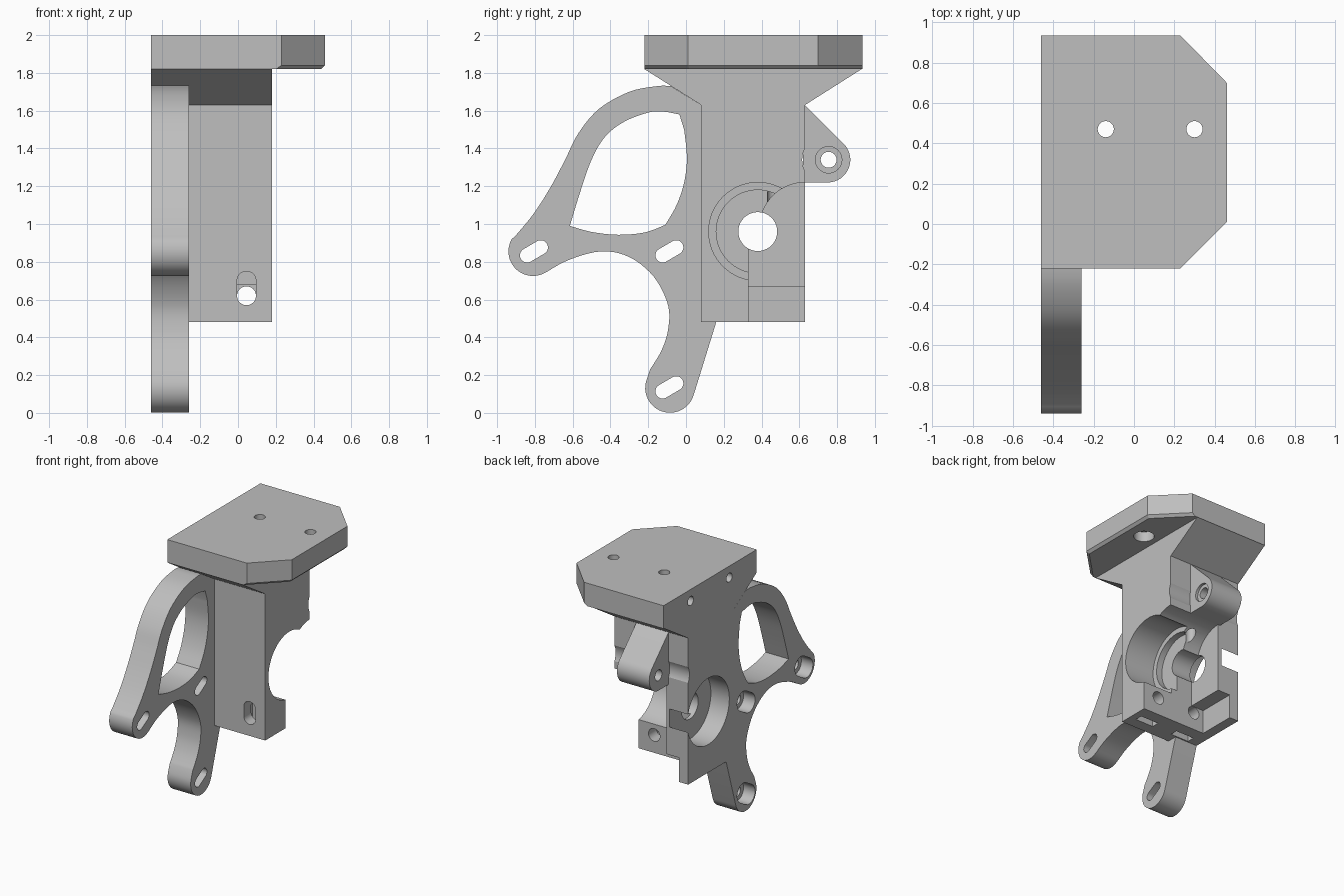
import bpy, bmesh, math
from mathutils import Vector

if "Cube" in bpy.data.objects:
    bpy.data.objects.remove(bpy.data.objects["Cube"])

GREY = (0.52, 0.52, 0.52, 1)
grey = bpy.data.materials.new("plain_grey")
grey.use_nodes = True
grey.diffuse_color = GREY
grey.node_tree.nodes["Principled BSDF"].inputs["Base Color"].default_value = GREY

LEFT, INNER, RIGHT = -0.46, -0.26, 0.18   # main planes across x


def prism(name, pts, lo, hi, axis="x"):
    """Extrude a closed 2D outline along one axis."""
    place = {"x": lambda a, b: (lo, a, b),
             "y": lambda a, b: (a, lo, b),
             "z": lambda a, b: (a, b, lo)}[axis]
    shift = Vector([(hi - lo) * (axis == k) for k in "xyz"])
    bm = bmesh.new()
    face = bm.faces.new([bm.verts.new(place(*p)) for p in pts])
    res = bmesh.ops.extrude_face_region(bm, geom=[face], use_keep_orig=True)
    new = [v for v in res["geom"] if isinstance(v, bmesh.types.BMVert)]
    bmesh.ops.translate(bm, vec=shift, verts=new)
    bmesh.ops.recalc_face_normals(bm, faces=bm.faces)
    mesh = bpy.data.meshes.new(name)
    bm.to_mesh(mesh)
    bm.free()
    mesh.materials.append(grey)
    obj = bpy.data.objects.new(name, mesh)
    bpy.context.collection.objects.link(obj)
    return obj


def arc(cx, cy, r, start=0, end=360, n=40):
    count = n if end - start == 360 else n + 1
    angles = [math.radians(start + (end - start) * i / n) for i in range(count)]
    return [(cx + r * math.cos(a), cy + r * math.sin(a)) for a in angles]


def slot(cx, cy, dx, dy, r):
    """Outline of a rounded slot reaching (dx, dy) either side of its centre."""
    t = math.degrees(math.atan2(dy, dx))
    return (arc(cx + dx, cy + dy, r, t - 90, t + 90, 14)
            + arc(cx - dx, cy - dy, r, t + 90, t + 270, 14))


def smooth_path(pts, steps=5):
    """Spline through the points, ends included."""
    p = [Vector(q) for q in [pts[0]] + pts + [pts[-1]]]
    out = []
    for a, b, c, d in zip(p, p[1:], p[2:], p[3:]):
        for i in range(steps):
            t = i / steps
            out.append(tuple(0.5 * (2 * b + (c - a) * t
                             + (2 * a - 5 * b + 4 * c - d) * t ** 2
                             + (3 * b - a - 3 * c + d) * t ** 3)))
    return out + [pts[-1]]


def cut(obj, outline, lo, hi, axis="x"):
    tool = prism("cutter", outline, lo, hi, axis)
    tool.hide_render = True
    mod = obj.modifiers.new("cut", "BOOLEAN")
    mod.operation, mod.solver, mod.object = "DIFFERENCE", "EXACT", tool
    bpy.context.view_layer.objects.active = obj
    bpy.ops.object.modifier_apply(modifier=mod.name)
    bpy.data.objects.remove(tool)


# Mounting plate with clipped corners and a small lower chamfer
plate = prism("mounting_plate", [(LEFT, -.22), (.23, -.22), (.46, .01), (.46, .7),
                                 (.23, .935), (LEFT, .935)], 1.82, 2, "z")
bm = bmesh.new()
bm.from_mesh(plate.data)
lower = [e for e in bm.edges
         if all(v.co.z < 1.9 and v.co.x > .2 for v in e.verts)]
bmesh.ops.bevel(bm, geom=lower, offset=.02, segments=1, affect="EDGES")
bm.to_mesh(plate.data)
bm.free()
for x in (-.14, .3):
    cut(plate, arc(x, .47, .04), 1.7, 2.1, "z")
cut(plate, arc(.3, .47, .075), 1.7, 1.9, "z")
for y in (.12, .6):
    cut(plate, arc(y, 1.91, .035), -.6, -.2)

# Main body flaring out under the plate
body = prism("main_body", [(.08, .48), (.63, .48), (.63, 1.63), (.93, 1.82),
                           (-.22, 1.82), (.08, 1.63)], LEFT, RIGHT)
# Open side pocket, stepped gear bore, shaft hole and bearing seat
pocket = [(.33, .3), (1, .3), (1, 1.22)] + arc(.63, .98, .24, 90, 180, 16) + [(.33, .98)]
cut(body, pocket, INNER - .01, 1)
cut(body, [(.33, .3), (1, .3), (1, .67), (.33, .67)], -.38, 1)
cut(body, arc(.38, .96, .26, n=64), -.08, 1)
cut(body, arc(.38, .96, .22, n=64), -.13, 1)
cut(body, arc(.38, .96, .103), -1, 1)
cut(body, arc(.38, .96, .26, n=64), -1, -.3)
# Clearance groove around the lug, feed hole, screw slot and nut slots
cut(body, arc(.75, 1.34, .135), -1, 1)
cut(body, arc(-.14, .47, .04), .8, 1.95, "z")
cut(body, arc(.045, .62, .05), 0, 1, "y")
cut(body, slot(.045, .66, 0, .04, .05), 0, .22, "y")
cut(body, arc(-.29, .62, .05), .2, .5, "y")
for x in (.045, -.29):
    cut(body, [(x - .08, .17), (x + .08, .17), (x + .08, .23), (x - .08, .23)],
        .3, .68, "z")

# Hinge lug on the back, with a stepped hole
lug = prism("hinge_lug", [(.62, 1.22)] + arc(.75, 1.34, .12, -90, 45, 20)
            + [(.63, 1.63), (.62, 1.63)], -.29, -.01)
cut(lug, arc(.755, 1.34, .042), -1, 1)
cut(lug, arc(.755, 1.34, .07), -.03, 1)

# Curved three-point arm bracket
outer = smooth_path([(-.08, 1.73), (-.15, 1.73), (-.3, 1.7), (-.46, 1.61),
                     (-.57, 1.48), (-.64, 1.34), (-.72, 1.19), (-.81, 1.05),
                     (-.905, .935)])
tip = arc(-.81, .855, .13, 150, 290, 20)
throat = smooth_path([(-.74, .745), (-.62, .81), (-.45, .855), (-.3, .825),
                      (-.17, .72), (-.095, .57), (-.095, .44), (-.13, .33), (-.19, .23)])
foot = arc(-.085, .132, .131, 160, 343, 24)
arm = prism("arm_bracket", outer + tip + throat + foot
            + [(.16, .48), (.08, .48), (.08, 1.63)], LEFT, INNER)
window = (smooth_path([(-.615, .99), (-.56, 1.17), (-.5, 1.34), (-.43, 1.46),
                       (-.33, 1.54), (-.2, 1.59), (-.12, 1.595), (-.035, 1.58)])
          + smooth_path([(-.01, 1.5), (.005, 1.35), (-.01, 1.22), (-.05, 1.1), (-.11, .995)])
          + smooth_path([(-.11, .995), (-.22, .955), (-.36, .943), (-.5, .958),
                         (-.615, .99)])[1:-1])
window = [p for i, p in enumerate(window)
          if i == 0 or (Vector(p) - Vector(window[i - 1])).length > 1e-4]
cut(arm, window, -1, 1)
# Slotted screw holes, counterbored on the outer face
for y, z in ((-.805, .855), (-.088, .855), (-.088, .135)):
    cut(arm, slot(y, z, .036, .021, .038), -1, 1)
    cut(arm, slot(y, z, .036, .021, .075), -1, -.36)

# Smooth shading with crisp edges
bpy.ops.object.select_all(action="DESELECT")
for obj in (plate, body, lug, arm):
    obj.select_set(True)
bpy.context.view_layer.objects.active = body
bpy.ops.object.shade_smooth_by_angle(angle=math.radians(30))
